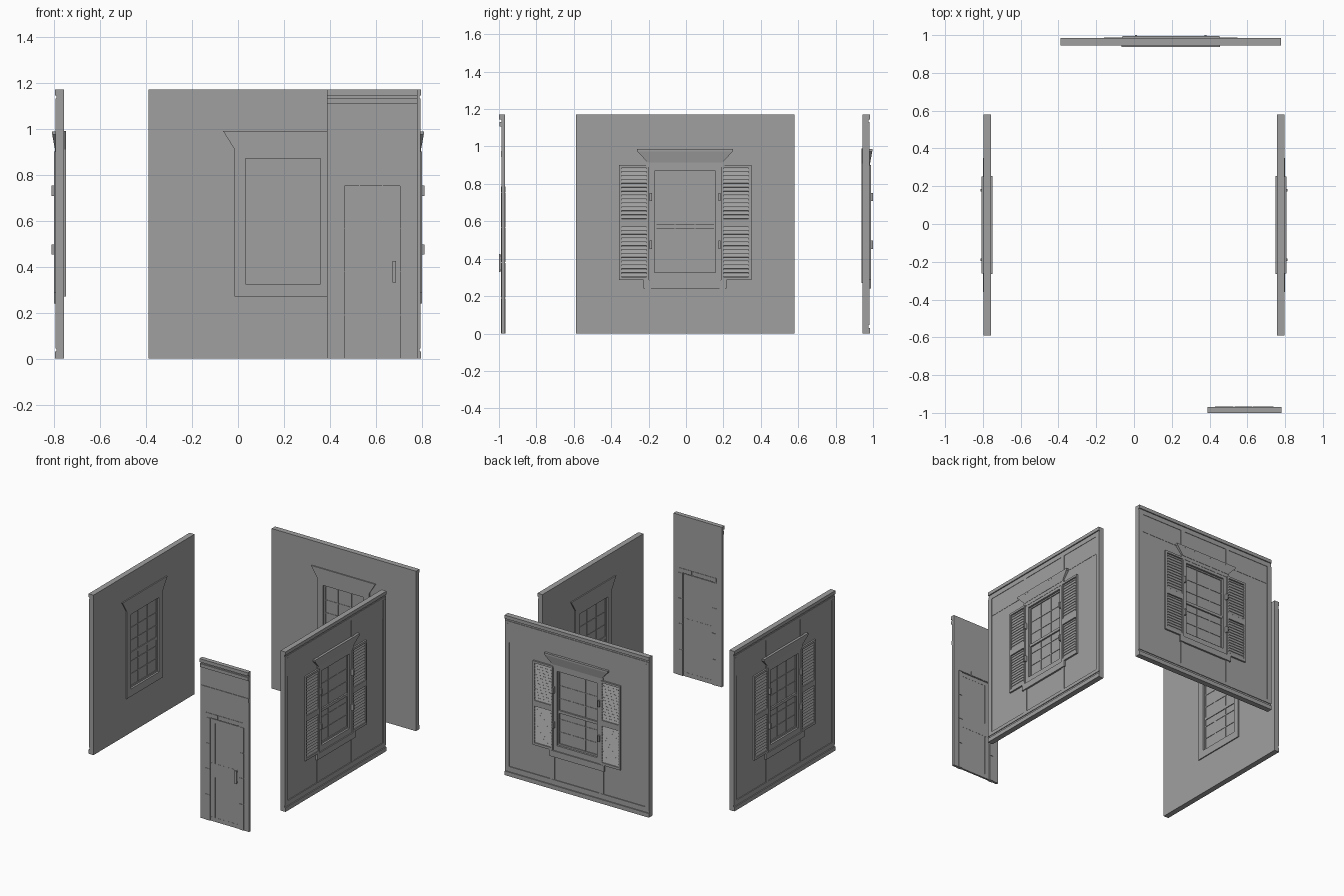
import bpy, bmesh, math
from mathutils import Matrix, Vector

if "Cube" in bpy.data.objects:
    bpy.data.objects.remove(bpy.data.objects["Cube"])

grey = bpy.data.materials.new("plain_grey")
grey.diffuse_color = (0.35, 0.35, 0.35, 1)
grey.use_nodes = True
grey.node_tree.nodes["Principled BSDF"].inputs["Base Color"].default_value = grey.diffuse_color

# Panels are drawn in a local frame: u across, d outward, z up
class Part:
    def __init__(self, name, place):
        self.name, self.place, self.bm = name, place, bmesh.new()

    def box(self, u0, u1, z0, z1, d0, d1, tilt=0.0):
        c = Vector(((u0 + u1) / 2, (d0 + d1) / 2, (z0 + z1) / 2))
        m = (Matrix.Translation(c) @ Matrix.Rotation(tilt, 4, 'X')
             @ Matrix.Diagonal((u1 - u0, d1 - d0, z1 - z0, 1)))
        bmesh.ops.create_cube(self.bm, size=1, matrix=m)

    def pair(self, u0, u1, *rest):
        self.box(u0, u1, *rest)
        self.box(-u1, -u0, *rest)

    def prism(self, outline, d0, d1, hole=None):
        edges = []
        for loop in [outline] + ([hole] if hole else []):
            vs = [self.bm.verts.new((u, d0, z)) for u, z in loop]
            edges += [self.bm.edges.new((vs[i], vs[i - 1])) for i in range(len(vs))]
        res = bmesh.ops.triangle_fill(self.bm, edges=edges, use_beauty=True)
        faces = [g for g in res['geom'] if isinstance(g, bmesh.types.BMFace)]
        ext = bmesh.ops.extrude_face_region(self.bm, geom=faces, use_keep_orig=True)
        top = [g for g in ext['geom'] if isinstance(g, bmesh.types.BMVert)]
        bmesh.ops.translate(self.bm, verts=top, vec=(0, d1 - d0, 0))

    def loft(self, a, b):
        va, vb = ([self.bm.verts.new(p) for p in ring] for ring in (a, b))
        self.bm.faces.new(va)
        self.bm.faces.new(vb)
        for i in range(len(va)):
            self.bm.faces.new((va[i - 1], va[i], vb[i], vb[i - 1]))

    def done(self):
        bmesh.ops.recalc_face_normals(self.bm, faces=self.bm.faces)
        self.bm.transform(self.place)
        me = bpy.data.meshes.new(self.name)
        self.bm.to_mesh(me)
        self.bm.free()
        me.materials.append(grey)
        bpy.context.collection.objects.link(bpy.data.objects.new(self.name, me))


def rect(u, z0, z1):
    return [(-u, z0), (u, z0), (u, z1), (-u, z1)]


def mouldings(p, half, field, out):
    # Stepped cornice along the top, stepped skirting along the bottom
    mid = out - 0.004
    for z0, z1, d in ((1.145, 1.17, out), (1.108, 1.132, mid)):
        p.box(-half, half, z0, z1, field - 0.005, d)
    p.box(-half, half, 1.13, 1.147, field - 0.005, field + 0.001)


def skirting(p, half, field, out):
    p.box(-half, half, 0, 0.03, field - 0.005, out)
    p.box(-half, half, 0.028, 0.047, field - 0.005, field + 0.001)
    p.box(-half, half, 0.045, 0.07, field - 0.005, out - 0.003)


H, F = 0.584, 0.031          # half width and outer field depth of window walls
OPEN = rect(0.163, 0.325, 0.87)


def window_wall(side, place):
    p = Part(side + "_wall", place)
    p.prism(rect(H, 0, 1.17), 0, F, OPEN)
    p.done()

    p = Part(side + "_mouldings", place)
    mouldings(p, H, F, 0.04)
    skirting(p, H, F, 0.04)
    p.box(-H + 0.03, H - 0.03, 0.975, 1.11, F - 0.004, F + 0.002)   # frieze
    p.pair(H - 0.033, H, 0.06, 1.115, F - 0.005, 0.037)             # corner boards
    p.pair(0.183, 0.213, 0.06, 0.25, F - 0.005, 0.036)              # apron posts
    p.pair(0.183, 0.213, 0.97, 1.115, F - 0.005, 0.036)             # frieze posts
    p.done()

    # Outer casing, sill and flared hood
    p = Part(side + "_outer_casing", place)
    p.prism(rect(0.19, 0.27, 0.91), F - 0.004, 0.036, OPEN)
    p.box(-0.21, 0.21, 0.89, 0.92, F - 0.004, 0.038)
    p.box(-0.222, 0.222, 0.24, 0.285, F - 0.004, 0.044)
    p.loft([(-0.2, 0.028, 0.915), (0.2, 0.028, 0.915), (0.2, 0.04, 0.915), (-0.2, 0.04, 0.915)],
           [(-0.257, 0.028, 0.975), (0.257, 0.028, 0.975), (0.257, 0.051, 0.975), (-0.257, 0.051, 0.975)])
    p.box(-0.257, 0.257, 0.974, 0.987, 0.028, 0.051)
    p.done()

    # Inner casing with flared head
    p = Part(side + "_inner_casing", place)
    p.prism([(-0.21, 0.27), (0.21, 0.27), (0.21, 0.91), (0.26, 0.99),
             (-0.26, 0.99), (-0.21, 0.91)], -0.008, 0.003, OPEN)
    p.done()

    # Sashes: glass, rails and glazing bars
    p = Part(side + "_glass", place)
    p.box(-0.165, 0.165, 0.323, 0.872, 0.011, 0.015)
    p.done()
    p = Part(side + "_sash", place)
    p.prism(OPEN, 0.006, 0.022, rect(0.154, 0.337, 0.86))
    p.box(-0.16, 0.16, 0.562, 0.582, 0.006, 0.026)
    for u in (-0.054, 0.054):
        p.box(u - 0.003, u + 0.003, 0.33, 0.865, 0.008, 0.018)
    for base in (0.337, 0.582):
        for k in (1, 2):
            z = base + k * 0.093 - 0.01
            p.box(-0.16, 0.16, z - 0.003, z + 0.003, 0.008, 0.018)
    p.done()

    # Louvred shutters and their hinges
    p = Part(side + "_shutters", place)
    for s in (-1, 1):
        a, b = sorted((s * 0.192, s * 0.354))
        for z0, z1 in ((0.285, 0.303), (0.57, 0.612), (0.885, 0.9)):
            p.box(a + 0.014, b - 0.014, z0, z1, F - 0.003, 0.043)
        p.box(a, a + 0.014, 0.285, 0.9, F - 0.003, 0.043)
        p.box(b - 0.014, b, 0.285, 0.9, F - 0.003, 0.043)
        for z0, z1 in ((0.303, 0.57), (0.612, 0.885)):
            n = 13
            for i in range(n):
                z = z0 + (i + 0.5) * (z1 - z0) / n
                p.box(a + 0.012, b - 0.012, z - 0.009, z + 0.009, 0.034, 0.037, math.radians(20))
    p.done()
    p = Part(side + "_shutter_hinges", place)
    for z in (0.73, 0.475):
        p.pair(0.178, 0.19, z - 0.022, z + 0.022, 0.034, 0.055)
    p.done()


def place(x, y, deg):
    return Matrix.Translation((x, y, 0)) @ Matrix.Rotation(math.radians(deg), 4, 'Z')


window_wall("back", place(0.195, 0.945, 0))
window_wall("left", place(-0.757, -0.005, 90))
window_wall("right", place(0.757, -0.005, -90))

# Narrow door panel
D = place(0.584, -0.968, 180)
DH, DF = 0.196, 0.018
p = Part("door_wall", D)
p.prism([(-DH, 0), (-0.12, 0), (-0.12, 0.752), (0.12, 0.752), (0.12, 0), (DH, 0),
         (DH, 1.17), (-DH, 1.17)], 0, DF)
p.done()
p = Part("door_mouldings", D)
mouldings(p, DH, DF, 0.032)
p.box(-DH, DH, 0.945, 0.975, DF - 0.004, DF + 0.004)
p.done()

# Block surround on both faces
p = Part("door_surround", D)
g = 0.002
for d0, d1 in ((DF - 0.002, DF + 0.003), (-0.003, 0.002)):
    for z0, z1 in ((0, 0.19), (0.19, 0.38), (0.38, 0.565), (0.565, 0.752)):
        p.pair(0.12, 0.154, z0 + g * (z0 > 0), z1 - g, d0, d1)
    for u0, u1 in ((-0.154, -0.045), (-0.045, 0.055), (0.055, 0.154)):
        p.box(u0 + g, u1 - g, 0.754, 0.785, d0, d1)
p.done()

# Plank door with rails and handle
p = Part("door_planks", D)
for u0, u1 in ((-0.117, 0.077), (0.081, 0.117)):
    p.box(u0, u1, 0, 0.748, 0.003, DF - 0.003)
p.box(-0.12, 0.12, 0, 0.752, 0.006, DF - 0.006)
for z0, z1 in ((0.0, 0.03), (0.325, 0.425), (0.72, 0.748)):
    p.box(-0.117, 0.117, z0, z1, 0.002, DF - 0.002)
p.done()
p = Part("door_handle", D)
p.box(-0.103, -0.089, 0.33, 0.425, 0.025, 0.032)
for z in (0.34, 0.415):
    p.box(-0.101, -0.091, z - 0.006, z + 0.006, 0.01, 0.027)
p.done()
